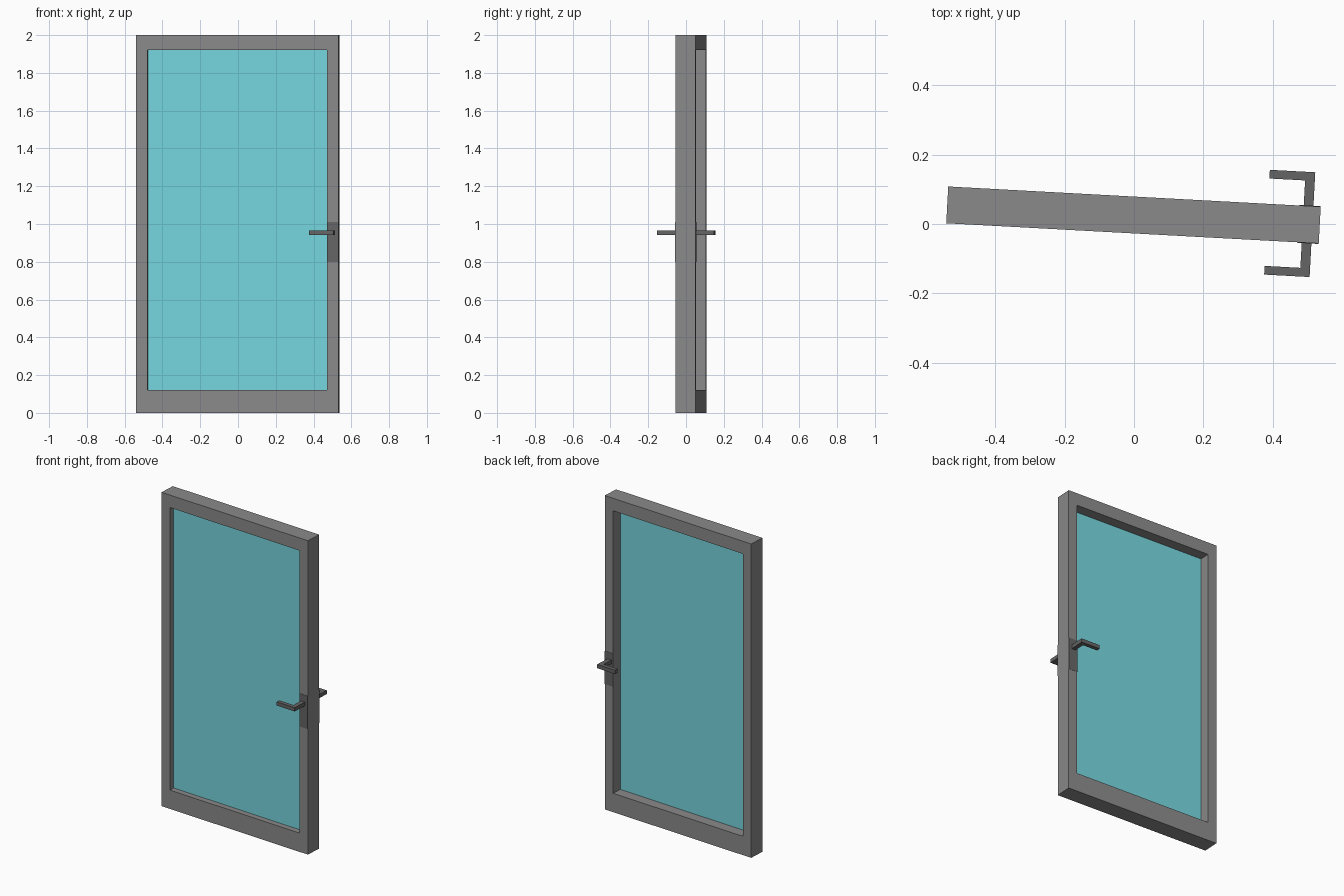
import bpy, math
from mathutils import Matrix

if "Cube" in bpy.data.objects:
    bpy.data.objects.remove(bpy.data.objects["Cube"])

# whole door is swung slightly about z
PLACE = Matrix.Translation((-0.0015, 0.026, 0)) @ Matrix.Rotation(math.radians(-3.1), 4, 'Z')
W, D, H = 0.537, 0.053, 2.0          # half width, half depth, height
OPEN_X, OPEN_Z0, OPEN_Z1 = 0.476, 0.12, 1.92


def material(name, r, g, b):
    m = bpy.data.materials.new(name)
    m.diffuse_color = (r, g, b, 1)
    m.use_nodes = True
    m.node_tree.nodes["Principled BSDF"].inputs["Base Color"].default_value = m.diffuse_color
    return m


def add(name, verts, faces, mat):
    me = bpy.data.meshes.new(name)
    me.from_pydata(verts, [], faces)
    me.transform(PLACE)
    me.materials.append(mat)
    ob = bpy.data.objects.new(name, me)
    bpy.context.collection.objects.link(ob)
    return ob


def prism(name, loop, lo, hi, place, mat):
    """Extrude a counter-clockwise 2D loop between lo and hi."""
    n = len(loop)
    verts = [place(a, b, t) for t in (lo, hi) for a, b in loop]
    faces = [list(range(n))[::-1], list(range(n, 2 * n))]
    faces += [(i, (i + 1) % n, (i + 1) % n + n, i + n) for i in range(n)]
    ob = add(name, verts, faces, mat)
    import bmesh
    bm = bmesh.new()
    bm.from_mesh(ob.data)
    bmesh.ops.recalc_face_normals(bm, faces=bm.faces)
    bm.to_mesh(ob.data)
    bm.free()
    return ob


def rect(x0, x1, y0, y1):
    return [(x0, y0), (x1, y0), (x1, y1), (x0, y1)]


def upright(a, b, t):
    return (a, t, b)


grey = material("frame_grey", 0.26, 0.255, 0.255)
dark = material("handle_grey", 0.13, 0.13, 0.13)
cyan = material("glass_cyan", 0.18, 0.67, 0.73)

# door frame: rectangular ring with depth
outer = rect(-W, W, 0, H)
inner = rect(-OPEN_X, OPEN_X, OPEN_Z0, OPEN_Z1)
verts = [(x, y, z) for y in (-D, D) for loop in (outer, inner) for x, z in loop]
faces = []
for i in range(4):
    j = (i + 1) % 4
    faces += [(i, j, j + 4, i + 4), (i + 8, i + 12, j + 12, j + 8),
              (i, i + 8, j + 8, j), (i + 4, j + 4, j + 12, i + 12)]
add("door_frame", verts, faces, grey)

# glass pane, set nearer the front
prism("glass_pane", inner, -0.017, -0.014, upright, cyan)

# lock plate and lever handle on each side
lever = [(0.385, 0.126), (0.488, 0.126), (0.488, D), (0.516, D), (0.516, 0.151), (0.385, 0.151)]
for side, s in (("front", -1), ("back", 1)):
    prism(side + "_lock_plate", rect(OPEN_X, W, 0.80, 1.01), s * (D - 0.001), s * (D + 0.0015),
          upright, dark)
    prism(side + "_lever_handle", lever, 0.942, 0.966, lambda a, b, t: (a, s * b, t), dark)
